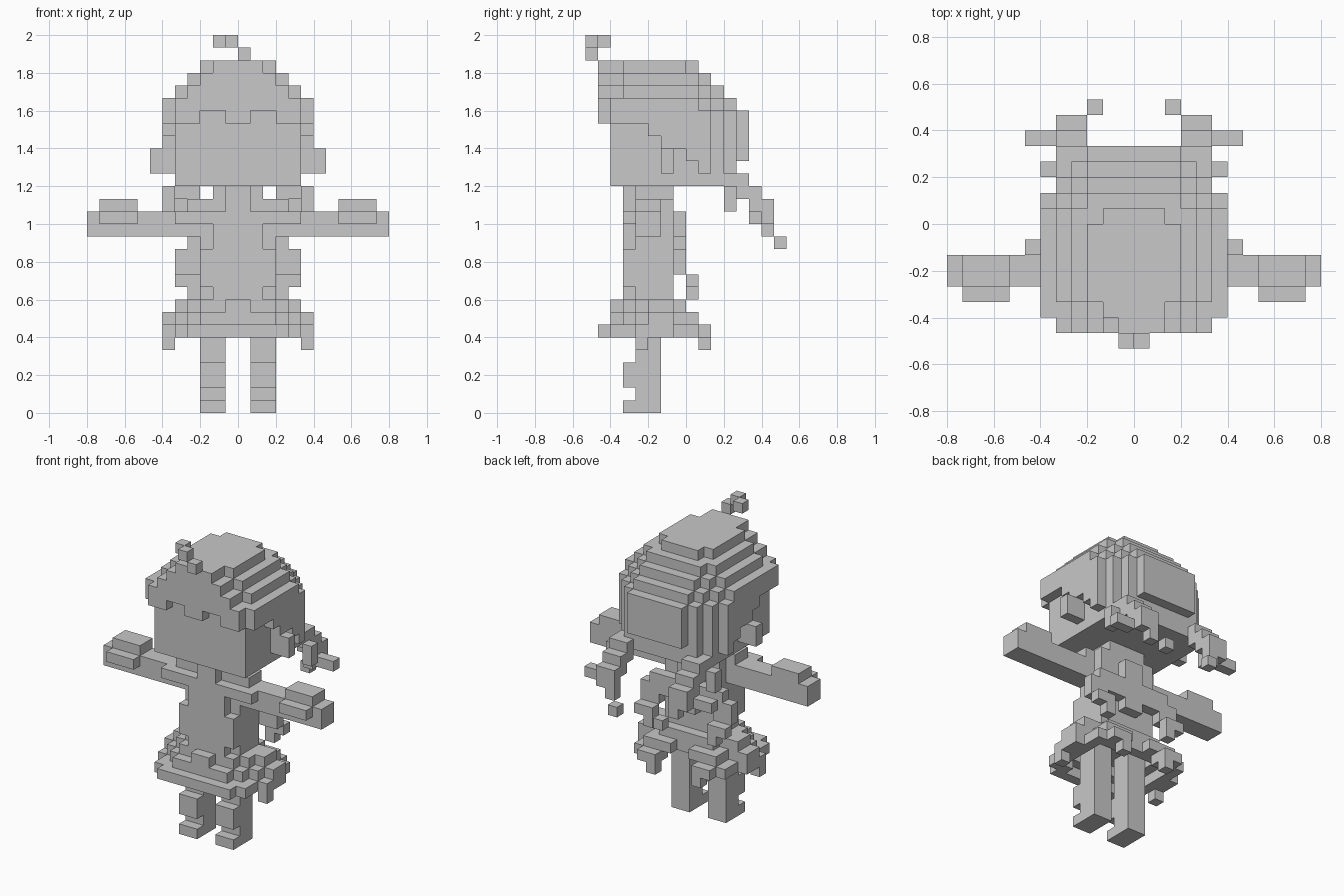
import bpy, bmesh
from mathutils import Vector

if "Cube" in bpy.data.objects:
    bpy.data.objects.remove(bpy.data.objects["Cube"])

U = 2 / 30                      # edge of one cube
cells = {}                      # cube position -> part name


def box(part, x0, x1, y0, y1, z0, z1):
    for x in range(x0, x1):
        for y in range(y0, y1):
            for z in range(z0, z1):
                cells.setdefault((x, y, z), part)


def pair(part, x0, x1, *rest):
    """Box on the right side plus its mirror image."""
    box(part, x0, x1, *rest)
    box(part, -x1, -x0, *rest)


# Hair tuft
box("hair_tuft", 0, 1, -8, -7, 28, 29)
box("hair_tuft", -1, 0, -8, -7, 29, 30)
box("hair_tuft", -2, -1, -7, -6, 29, 30)

# Domed hair: each layer is wider and deeper, with stepped back corners
box("hair", -2, 2, -7, 1, 27, 28)
box("hair", -3, 3, -5, 0, 27, 28)
for i, z in ((1, 26), (2, 25), (3, 24)):
    w = 3 + i
    box("hair", 1 - w, w - 1, -7, 0, z, z + 1)
    box("hair", -w, w, -6 if w == 6 else -5, 1, z, z + 1)
    for half in range(3, w):
        box("hair", -half, half, 0, 1 + w - half, z, z + 1)

# Fringe
pair("hair", 0, 1, -7, -6, 23, 24)
pair("hair", 3, 5, -7, -6, 23, 24)

# Side locks, longer towards the back
for y0, y1, low in ((-6, -3, 23), (-3, -2, 22), (-2, 0, 21), (0, 1, 20), (1, 2, 19)):
    pair("hair", 5, 6, y0, y1, low, 24)

# Rounded back of the hair
box("back_hair", -3, 3, 3, 5, 20, 24)
box("back_hair", -4, 4, 2, 4, 18, 24)
box("back_hair", -5, 5, 1, 3, 18, 24)

# Head and ears
box("head", -5, 5, -6, 1, 18, 24)
pair("ear", 5, 7, -2, -1, 19, 21)

# Pigtails
pair("pigtail", 3, 5, 3, 5, 18, 19)
pair("pigtail", 5, 6, 3, 4, 16, 18)
pair("pigtail", 3, 5, 4, 6, 17, 18)
pair("pigtail", 3, 5, 5, 6, 16, 17)
pair("pigtail", 5, 7, 5, 6, 15, 16)
pair("pigtail", 3, 5, 6, 7, 15, 17)
pair("pigtail", 3, 4, 6, 7, 14, 15)
pair("pigtail", 2, 3, 7, 8, 13, 14)

# Tie and collar
box("tie", -1, 1, -5, -4, 15, 18)
pair("collar", 1, 5, -5, -4, 15, 16)

# Neck, shoulders and torso
box("neck", -2, 2, -4, -1, 17, 18)
box("torso", -4, 4, -4, -2, 16, 17)
box("torso", -3, 3, -4, -1, 8, 17)
box("torso", -2, 2, -5, -4, 8, 15)
pair("torso", 2, 3, -5, -4, 10, 13)

# Arms and cuffs
pair("arm", 3, 12, -4, -2, 14, 16)
pair("cuff", 8, 11, -4, -2, 16, 17)
pair("cuff", 8, 11, -5, -4, 15, 16)

# Bow on the back
box("bow", -1, 1, -1, 0, 11, 16)
pair("bow", 1, 3, -1, 0, 12, 14)
pair("bow", 3, 5, -1, 0, 11, 13)
pair("bow", 3, 4, -1, 0, 13, 14)
pair("bow", 3, 5, 0, 1, 10, 11)
pair("bow", 3, 4, 0, 1, 9, 10)

# Ragged skirt, top layer
box("skirt", -1, 1, -6, -5, 8, 9)
box("skirt", -3, 3, -5, 0, 8, 9)
pair("skirt", 3, 4, -4, -1, 8, 9)
pair("skirt", 4, 5, -3, -1, 8, 9)
# Middle layer, open inside
box("skirt", -3, 3, -6, -5, 7, 8)
pair("skirt", 3, 4, -5, 0, 7, 8)
pair("skirt", 4, 5, -4, -1, 7, 8)
pair("skirt", 5, 6, -3, -1, 7, 8)
box("skirt", -3, 3, -1, 0, 7, 8)
pair("skirt", 1, 4, 0, 1, 7, 8)
# Hem, open inside
box("skirt", -4, 4, -7, -6, 6, 7)
pair("skirt", 3, 5, -6, -5, 6, 7)
pair("skirt", 4, 5, -5, 0, 6, 7)
pair("skirt", 5, 6, -4, -1, 6, 7)
pair("skirt", 2, 5, 0, 1, 6, 7)
pair("skirt", 2, 4, 1, 2, 6, 7)
pair("skirt", 5, 6, -4, -3, 5, 6)
pair("skirt", 2, 3, 1, 2, 5, 6)

# Legs with knee pads and toes
pair("leg", 1, 3, -4, -2, 0, 8)
pair("knee_pad", 1, 3, -5, -4, 2, 4)
pair("toe", 1, 3, -5, -4, 0, 1)

grey = bpy.data.materials.new("light_grey")
grey.diffuse_color = (0.58, 0.58, 0.58, 1)
grey.use_nodes = True
grey.node_tree.nodes["Principled BSDF"].inputs["Base Color"].default_value = grey.diffuse_color


def build(part):
    """Skin the outer sides of a part's cubes, then merge flat areas."""
    bm = bmesh.new()
    for c in [k for k, v in cells.items() if v == part]:
        for axis in range(3):
            for s in (0, 1):
                n = list(c)
                n[axis] += 2 * s - 1
                if tuple(n) in cells:
                    continue
                a, b = (axis + 1) % 3, (axis + 2) % 3
                ring = []
                for da, db in ((0, 0), (1, 0), (1, 1), (0, 1)):
                    p = Vector(c)
                    p[axis] += s
                    p[a] += da
                    p[b] += db
                    ring.append(bm.verts.new(p * U))
                bm.faces.new(ring if s else ring[::-1])
    bmesh.ops.remove_doubles(bm, verts=bm.verts[:], dist=0.001)
    bmesh.ops.dissolve_limit(bm, angle_limit=0.01, verts=bm.verts[:], edges=bm.edges[:])
    mesh = bpy.data.meshes.new(part)
    bm.to_mesh(mesh)
    bm.free()
    mesh.materials.append(grey)
    bpy.context.collection.objects.link(bpy.data.objects.new(part, mesh))


for part in sorted(set(cells.values())):
    build(part)
